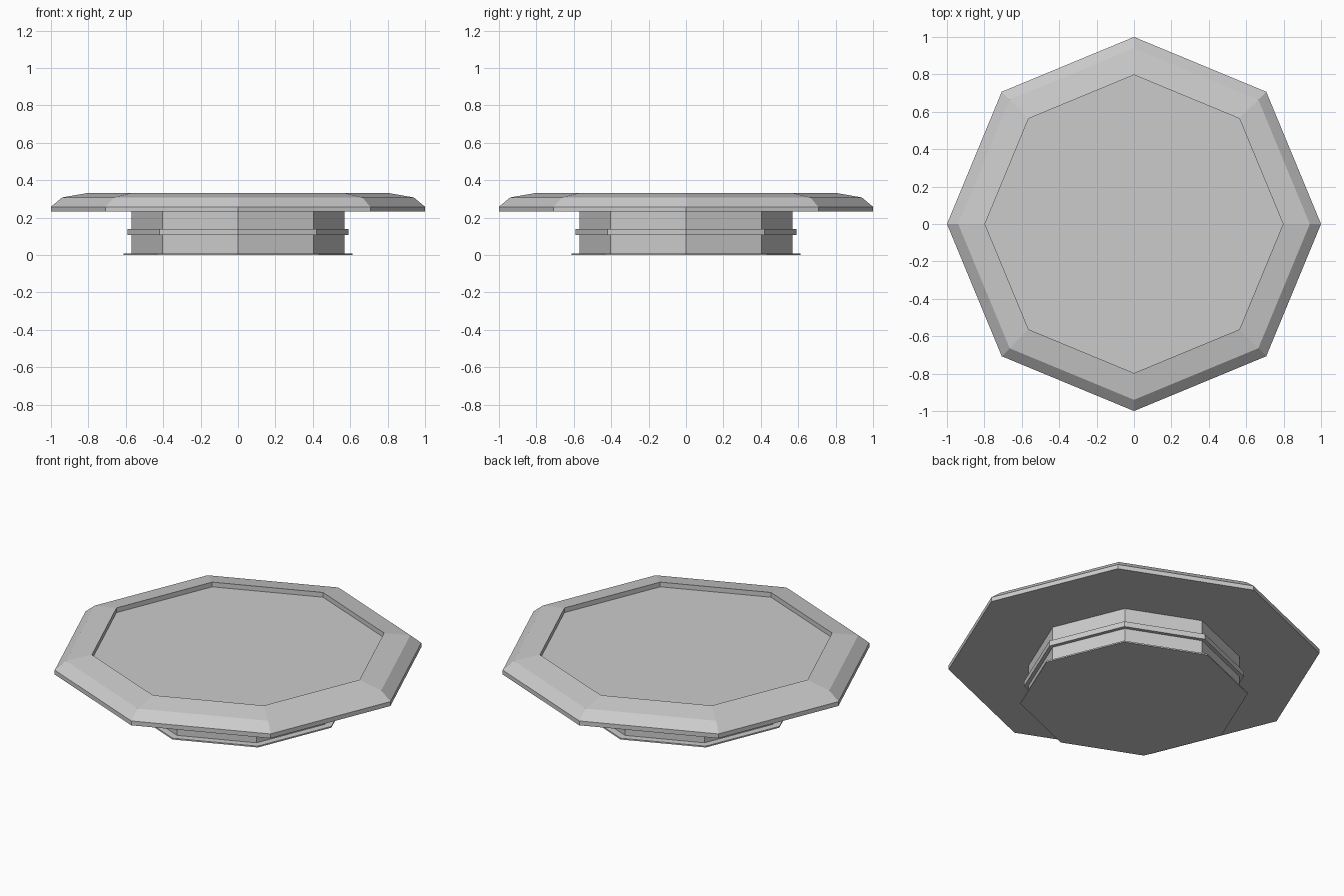
import bpy, bmesh
from math import cos, sin, tau

if "Cube" in bpy.data.objects:
    bpy.data.objects.remove(bpy.data.objects["Cube"])

SIDES = 8


def octagon_part(name, profile):
    """Stack octagonal rings (radius, z) from bottom to top and cap both ends."""
    bm = bmesh.new()
    rings = [[bm.verts.new((r * cos(tau * i / SIDES), r * sin(tau * i / SIDES), z))
              for i in range(SIDES)] for r, z in profile]
    for low, high in zip(rings, rings[1:]):
        for i in range(SIDES):
            j = (i + 1) % SIDES
            bm.faces.new((low[i], low[j], high[j], high[i]))
    bm.faces.new(rings[0][::-1])
    bm.faces.new(rings[-1])
    mesh = bpy.data.meshes.new(name)
    bm.to_mesh(mesh)
    bm.free()
    obj = bpy.data.objects.new(name, mesh)
    bpy.context.collection.objects.link(obj)
    return obj


# Thin foot plate under the pedestal
octagon_part("base_plate", [(0.613, 0.0), (0.613, 0.008)])
# Pedestal with a raised band round its middle
octagon_part("pedestal", [(0.57, 0.008), (0.57, 0.235)])
octagon_part("pedestal_band", [(0.592, 0.108), (0.592, 0.14)])
# Wide top with a chamfered rim and a shallow recessed panel
octagon_part("top_slab", [(1.0, 0.232), (1.0, 0.258), (0.94, 0.308),
                          (0.797, 0.333), (0.797, 0.305)])
